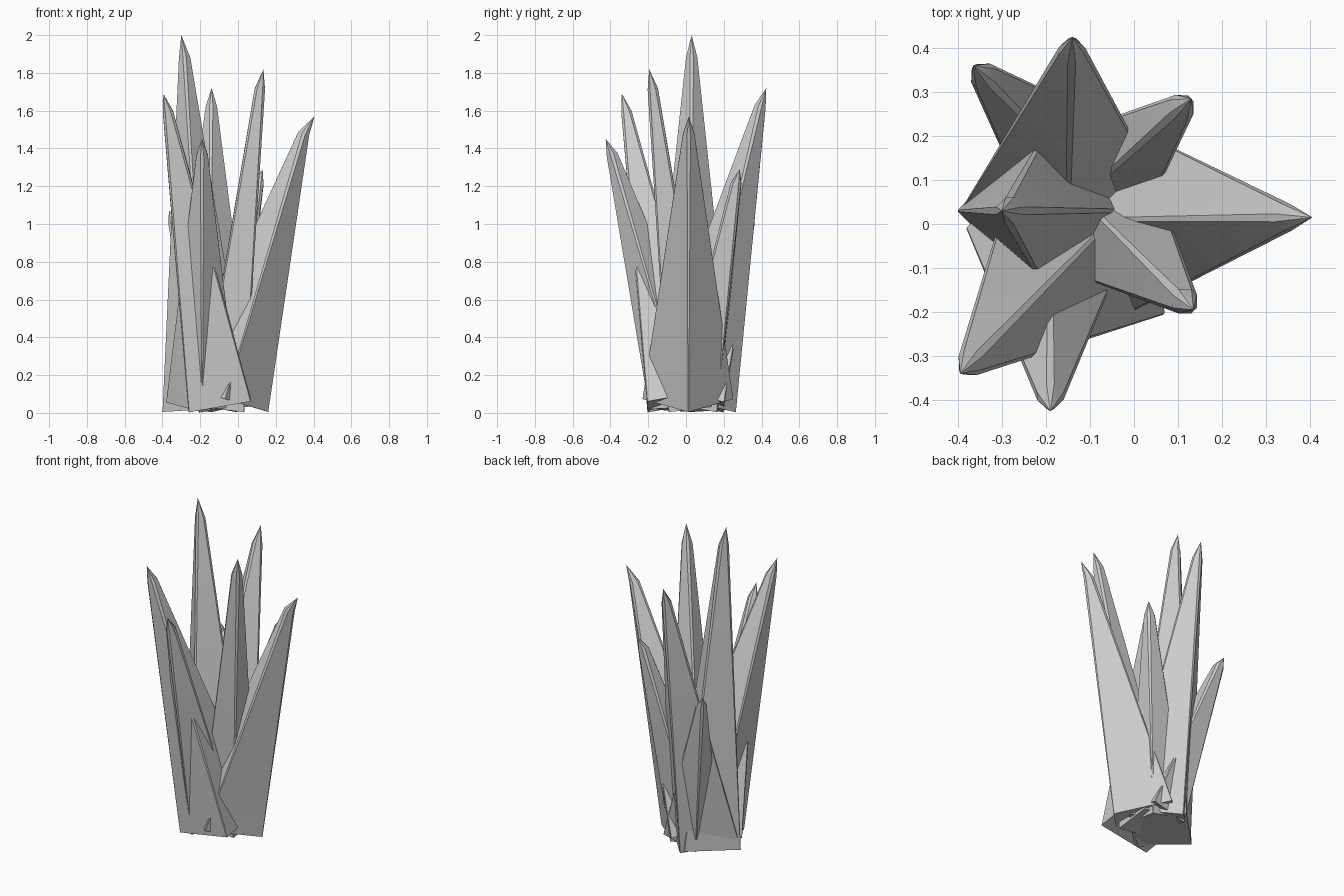
import bpy
import math
from mathutils import Vector

old = bpy.data.objects.get("Cube")
if old:
    bpy.data.objects.remove(old)

stone = bpy.data.materials.new("pale_grey_crystal")
stone.use_nodes = True
colour = (0.6, 0.6, 0.6, 1)
stone.diffuse_color = colour
stone.node_tree.nodes["Principled BSDF"].inputs["Base Color"].default_value = colour


def ring(centre, out, side, radius, bevel):
    """Square section with one corner facing outward and narrow bevelled corners."""
    points = []
    for i in range(4):
        a = i * math.pi / 2
        corner = (out * math.cos(a) + side * math.sin(a)) * radius
        along = (side * math.cos(a) - out * math.sin(a)) * bevel
        points += [centre + corner - along, centre + corner + along]
    return points


def spike(name, base, radius, tip, lean=0.01):
    """Four-sided tapering crystal with a short blunt point."""
    tip = Vector(tip)
    flat = Vector((tip.x - base[0], tip.y - base[1], 0))
    tilt = math.atan2(flat.length, tip.z)
    foot = Vector((base[0], base[1], radius * math.sin(tilt) + 0.004))
    away = flat.normalized()
    spine = tip - away * lean - foot
    side = spine.cross(away).normalized()
    out = side.cross(spine).normalized()
    verts = ring(foot, out, side, radius, 0.002)
    verts += ring(foot + spine * 0.94, out, side, 0.03, 0.009)
    verts.append(tip)
    n = 8
    faces = [tuple(reversed(range(n)))]
    for i in range(n):
        j = (i + 1) % n
        faces.append((i, j, n + j, n + i))
        faces.append((n + i, n + j, 2 * n))
    mesh = bpy.data.meshes.new(name)
    mesh.from_pydata(verts, [], faces)
    mesh.materials.append(stone)
    obj = bpy.data.objects.new(name, mesh)
    bpy.context.collection.objects.link(obj)
    # Crisp ridges, soft shoulder below the point
    bpy.ops.object.select_all(action="DESELECT")
    obj.select_set(True)
    bpy.context.view_layer.objects.active = obj
    bpy.ops.object.shade_smooth_by_angle(angle=math.radians(30))


# Crystals fanning out from a shared foot
spike("tallest_crystal", (-0.17, 0.03), 0.23, (-0.30, 0.03, 2.0))
spike("front_left_crystal", (-0.08, 0.02), 0.16, (0.135, -0.195, 1.82))
spike("back_crystal", (-0.15, 0.03), 0.24, (-0.14, 0.425, 1.72))
spike("front_right_crystal", (-0.10, -0.04), 0.235, (-0.395, -0.34, 1.69))
spike("left_crystal", (-0.07, 0.01), 0.24, (0.405, 0.015, 1.57), 0.03)
spike("front_crystal", (-0.19, -0.01), 0.19, (-0.19, -0.425, 1.45))
spike("back_left_crystal", (-0.12, 0.06), 0.16, (0.13, 0.285, 1.29))
spike("back_right_crystal", (-0.10, 0.09), 0.16, (-0.365, 0.36, 1.07))
